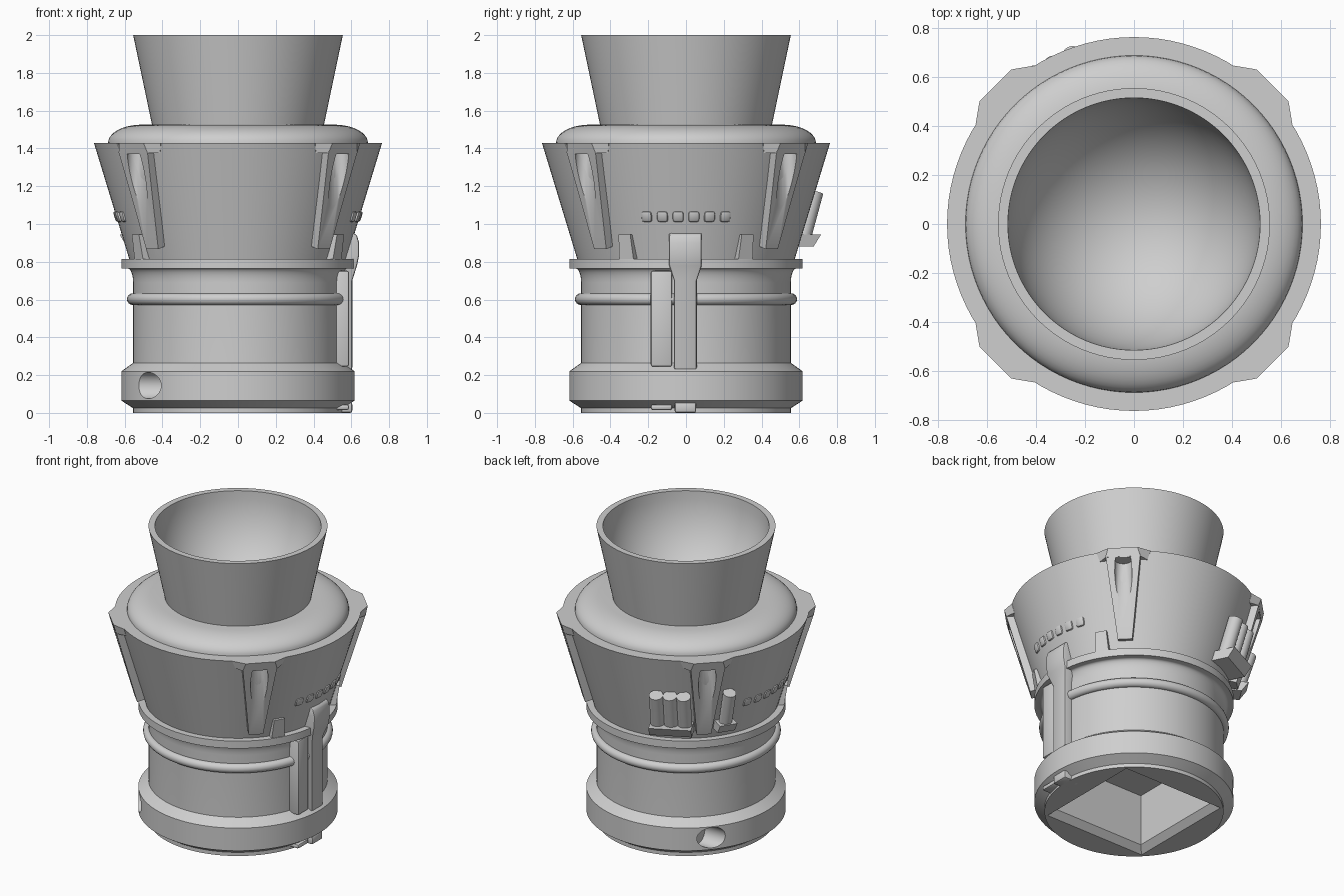
import bpy, bmesh
from math import sin, cos, pi, radians, degrees, asin
from mathutils import Matrix

if "Cube" in bpy.data.objects:
    bpy.data.objects.remove(bpy.data.objects["Cube"])

SHADE = (0.62, 0.62, 0.62, 1)
grey = bpy.data.materials.new("plain_grey")
grey.use_nodes = True
grey.diffuse_color = SHADE
grey.node_tree.nodes["Principled BSDF"].inputs["Base Color"].default_value = SHADE


def finish(name, bm, angle=0.0):
    """Turn a bmesh into an object rotated about z by an angle in degrees."""
    bmesh.ops.recalc_face_normals(bm, faces=bm.faces)
    mesh = bpy.data.meshes.new(name)
    bm.to_mesh(mesh)
    bm.free()
    mesh.materials.append(grey)
    obj = bpy.data.objects.new(name, mesh)
    obj.rotation_euler.z = radians(angle)
    bpy.context.collection.objects.link(obj)
    return obj


def lathe(name, profile, steps=96):
    bm = bmesh.new()
    vs = [bm.verts.new((r, 0, z)) for r, z in profile]
    es = [bm.edges.new(p) for p in zip(vs, vs[1:])]
    bmesh.ops.spin(bm, geom=vs + es, cent=(0, 0, 0), axis=(0, 0, 1),
                   angle=2 * pi, steps=steps, use_duplicate=False)
    bmesh.ops.remove_doubles(bm, verts=bm.verts, dist=0.0005)
    return finish(name, bm)


def loft(name, sections, angle=0.0):
    """Skin a stack of equal-sized closed outlines and cap both ends."""
    bm = bmesh.new()
    loops = [[bm.verts.new(p) for p in s] for s in sections]
    for a, b in zip(loops, loops[1:]):
        for i in range(len(a)):
            j = (i + 1) % len(a)
            bm.faces.new((a[i], a[j], b[j], b[i]))
    bm.faces.new(loops[0])
    bm.faces.new(loops[-1])
    return finish(name, bm, angle)


def rect(z, r0, r1, half, t=0.0, slope=0.0):
    inner = z + slope * (r1 - r0)
    return [(r0, t - half, inner), (r1, t - half, z), (r1, t + half, z), (r0, t + half, inner)]


def disc(z, r, t, radius, tilt=0.0, n=20):
    pts = [(radius * cos(2 * pi * i / n), radius * sin(2 * pi * i / n)) for i in range(n)]
    return [(r + a, t + b, z - tilt * a) for a, b in pts]


def cut(obj, cutter):
    mod = obj.modifiers.new("cut", 'BOOLEAN')
    mod.operation = 'DIFFERENCE'
    mod.solver = 'EXACT'
    mod.object = cutter
    cutter.hide_render = True
    cutter.hide_set(True)


def bevel(obj, width, segments=2):
    mod = obj.modifiers.new("bevel", 'BEVEL')
    mod.width = width
    mod.segments = segments
    return obj


def cone_radius(z):
    return 0.576 + (z - 0.815) * 0.304


parts = []

# Lower body with bottom collar, flared shoulder and flange
shoulder = [(0.555 + 0.03 * (1 - cos(a)), 0.69 + 0.075 * sin(a))
            for a in [radians(15 * i) for i in range(7)]]
lower_body = lathe("lower_body", [
    (0, 0), (0.555, 0), (0.555, 0.025), (0.618, 0.065), (0.618, 0.22), (0.555, 0.265)]
    + shoulder + [(0.618, 0.765), (0.618, 0.815), (0, 0.815)])
parts.append(lower_body)

# Square socket underneath with a chamfered mouth
cut(lower_body, loft("socket_cutter", [
    rect(z, -h, h, h) for z, h in ((-0.04, 0.42), (0.04, 0.34), (0.39, 0.34))]))

# Two round holes in the collar
for side, label in ((-1, "front"), (1, "back")):
    bm = bmesh.new()
    place = Matrix.Translation((-0.55, side * 0.395, 0.145)) @ Matrix.Rotation(pi / 2, 4, 'Y')
    bmesh.ops.create_cone(bm, cap_ends=True, segments=32, radius1=0.07, radius2=0.07,
                          depth=0.36, matrix=place)
    cut(lower_body, finish(label + "_hole_cutter", bm))

# Round band on the lower body
bpy.ops.mesh.primitive_torus_add(major_radius=0.557, minor_radius=0.031, major_segments=96,
                                 minor_segments=16, location=(0, 0, 0.602))
band = bpy.context.object
band.name = "round_band"
band.data.materials.append(grey)
parts.append(band)

# Flared housing with a domed top and a well for the neck
dome = [(0.51 + 0.178 * cos(a), 1.43 + 0.096 * sin(a))
        for a in [radians(9 * i) for i in range(11)]]
housing = lathe("flared_housing", [(0, 0.81), (cone_radius(0.81), 0.81), (0.763, 1.43)]
                + dome + [(0.44, 1.526), (0.44, 1.38), (0, 1.38)])
parts.append(housing)

# Neck with a deep bowl inside
bowl = [(0.515 * cos(a), 2 - 0.56 * sin(a)) for a in [radians(6 * i) for i in range(16)]]
parts.append(lathe("neck_bowl", [(0, 1.41), (0.431, 1.41), (0.555, 2)] + bowl))

# Four grooved ribs with flared caps at the diagonals
for i, label in enumerate(("back_left", "back_right", "front_right", "front_left")):
    angle = 45 + 90 * i
    groove = loft(label + "_groove_cutter",
                  [disc(z, 0.757, 0, 0.054) for z in (0.95, 1.37)], angle)
    rib = loft(label + "_rib", [rect(0.867, 0.5, 0.642, 0.045, slope=0.3),
                                rect(1.385, 0.6, 0.787, 0.108)], angle)
    cut(rib, groove)
    cut(housing, groove)
    cap = []
    for z, outer, half, inner, wide in ((1.375, 0.785, 0.108, 0.732, 0.148),
                                        (1.43, 0.80, 0.092, 0.746, 0.168)):
        cap.append([(0.69, -wide, z), (inner, -wide, z), (outer, -half, z),
                    (outer, half, z), (inner, wide, z), (0.69, wide, z)])
    parts += [rib, loft(label + "_rib_cap", cap, angle)]

# Small wedge feet on the flange
for angle in (-31, 31, 211):
    parts.append(loft("flange_wedge", [rect(0.81, 0.5, 0.612, 0.044),
                                       rect(0.945, 0.5, 0.634, 0.036)], angle))

# Rows of rounded studs on both sides
for base in (0, 180):
    for k in range(6):
        turn = degrees(asin((k - 2.5) * 0.084 / 0.65))
        stud = loft("stud", [rect(z, 0.6, cone_radius(z) + 0.011, 0.03)
                             for z in (1.01, 1.067)], base + turn)
        parts.append(bevel(stud, 0.014))

# Long latch bar, short bar and their lower ends on the left side
latch = [(0.23, 0.605, 0.06), (0.70, 0.605, 0.06), (0.78, 0.63, 0.086), (0.83, 0.64, 0.086),
         (0.90, 0.641, 0.086), (0.94, 0.63, 0.086), (0.956, 0.605, 0.086)]
parts.append(bevel(loft("latch_bar", [rect(z, 0.48, r, h, -0.003) for z, r, h in latch]), 0.01))
for name, z0, z1, r, t in (("short_bar", 0.245, 0.753, 0.588, -0.13),
                           ("short_bar_end", 0.015, 0.045, 0.588, -0.13),
                           ("latch_bar_end", 0.0, 0.057, 0.605, -0.003)):
    parts.append(bevel(loft(name, [rect(z0, 0.48, r, 0.057, t),
                                   rect(z1, 0.48, r, 0.057, t)]), 0.012))

# Canister racks at the back: a triple one and a single one
for label, angle, half, reach, offsets, radius in (
        ("triple", 117, 0.133, 0.735, (-0.086, 0, 0.086), 0.044),
        ("single", 147, 0.058, 0.71, (0,), 0.041)):
    parts.append(loft(label + "_rack_shelf", [rect(0.88, 0.5, reach - 0.045, half),
                                              rect(0.945, 0.5, reach, half)], angle))
    for t in offsets:
        parts.append(loft(label + "_canister", [
            disc(z, cone_radius(z) + 0.038, t, radius, 0.3) for z in (0.93, 1.17)], angle))

# Apply modifiers, then smooth everything while keeping edges sharp
for obj in parts:
    bpy.ops.object.select_all(action='DESELECT')
    obj.select_set(True)
    bpy.context.view_layer.objects.active = obj
    for mod in list(obj.modifiers):
        bpy.ops.object.modifier_apply(modifier=mod.name)
    bpy.ops.object.shade_smooth_by_angle(angle=radians(32))

# Remove the spent cutters
for obj in [o for o in bpy.data.objects if o.name.endswith("_cutter")]:
    bpy.data.objects.remove(obj)
